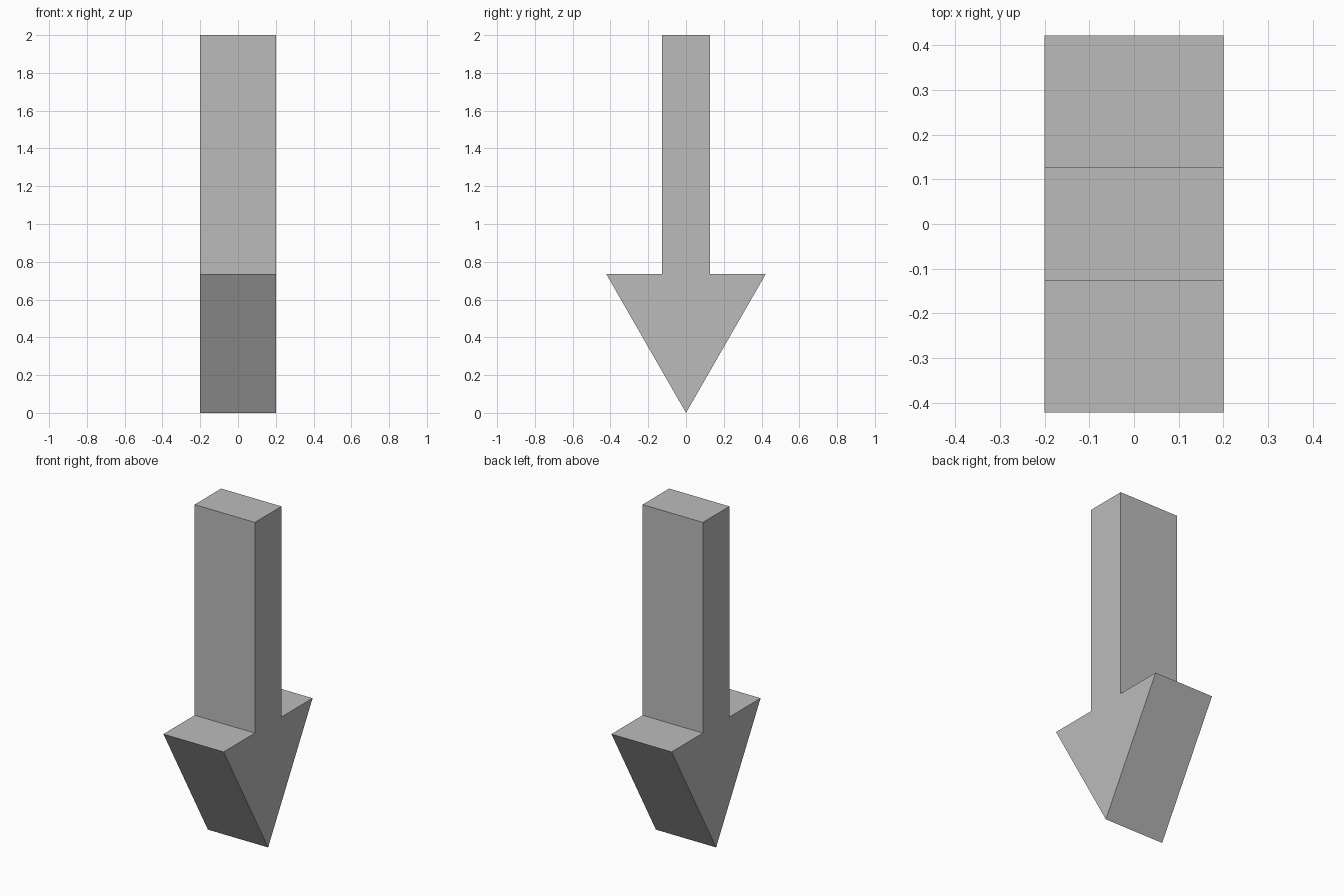
import bpy
import bmesh

cube = bpy.data.objects.get("Cube")
if cube:
    bpy.data.objects.remove(cube, do_unlink=True)

# Single flat grey
GREY = (0.5, 0.5, 0.5, 1.0)
grey = bpy.data.materials.new("grey")
grey.use_nodes = True
grey.diffuse_color = GREY
grey.node_tree.nodes["Principled BSDF"].inputs["Base Color"].default_value = GREY

HALF_DEPTH = 0.2
SHAFT, HEAD = 0.126, 0.422
SHOULDER, TOP = 0.735, 2.0

# Half outline from the tip up, mirrored to close the arrow
half = [(HEAD, SHOULDER), (SHAFT, SHOULDER), (SHAFT, TOP)]
outline = [(0, 0)] + half + [(-y, z) for y, z in reversed(half)]

# Extrude the outline sideways into a solid
bm = bmesh.new()
side = bm.faces.new([bm.verts.new((-HALF_DEPTH, y, z)) for y, z in outline])
result = bmesh.ops.extrude_face_region(bm, geom=[side], use_keep_orig=True)
moved = [v for v in result["geom"] if isinstance(v, bmesh.types.BMVert)]
bmesh.ops.translate(bm, verts=moved, vec=(2 * HALF_DEPTH, 0, 0))
bmesh.ops.recalc_face_normals(bm, faces=bm.faces)

mesh = bpy.data.meshes.new("down_arrow")
bm.to_mesh(mesh)
bm.free()
mesh.materials.append(grey)
arrow = bpy.data.objects.new("down_arrow", mesh)
bpy.context.collection.objects.link(arrow)
